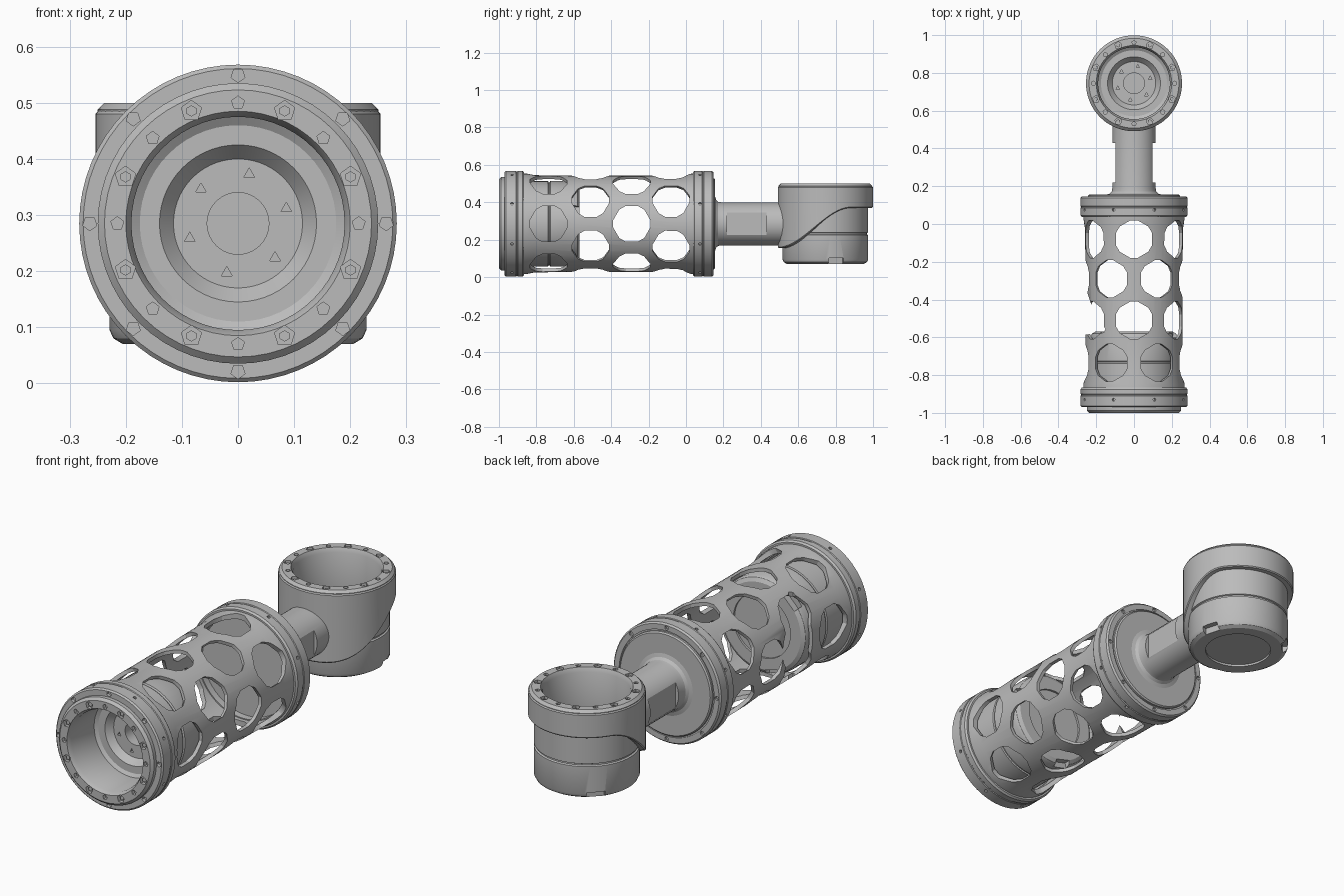
import bpy, bmesh
from math import pi, cos, sin, radians
from mathutils import Matrix, Vector

if "Cube" in bpy.data.objects:
    bpy.data.objects.remove(bpy.data.objects["Cube"], do_unlink=True)

grey = bpy.data.materials.new("machined grey")
grey.use_nodes = True
grey.diffuse_color = (0.5, 0.5, 0.5, 1)
bsdf = next(n for n in grey.node_tree.nodes if n.type == 'BSDF_PRINCIPLED')
bsdf.inputs["Base Color"].default_value = grey.diffuse_color

T, R = Matrix.Translation, Matrix.Rotation
AXIS_Z = 0.285
MAIN = T((0, 0, AXIS_Z)) @ R(-pi / 2, 4, 'X')               # local z runs along +y
FRONT = T((0, -1, AXIS_Z)) @ R(pi / 2, 4, 'X')              # local z faces -y
JOINT_Y = 0.745
JOINT = T((0, JOINT_Y, 0.5))


def make(name, bm):
    bmesh.ops.recalc_face_normals(bm, faces=bm.faces)
    mesh = bpy.data.meshes.new(name)
    bm.to_mesh(mesh)
    bm.free()
    mesh.materials.append(grey)
    obj = bpy.data.objects.new(name, mesh)
    bpy.context.collection.objects.link(obj)
    return obj


def lathe(name, profile, matrix, closed=False, steps=64):
    bm = bmesh.new()
    vs = [bm.verts.new((r, 0, z)) for r, z in profile]
    pairs = list(zip(vs, vs[1:]))
    if closed:
        pairs.append((vs[-1], vs[0]))
    es = [bm.edges.new(p) for p in pairs]
    bmesh.ops.spin(bm, geom=vs + es, cent=(0, 0, 0), axis=(0, 0, 1),
                   angle=2 * pi, steps=steps)
    bmesh.ops.remove_doubles(bm, verts=bm.verts, dist=1e-5)
    bm.transform(matrix)
    return make(name, bm)


def prism(bm, pts, matrix, depth):
    face = bm.faces.new([bm.verts.new(matrix @ Vector((x, y, 0))) for x, y in pts])
    ext = bmesh.ops.extrude_face_region(bm, geom=[face])["geom"]
    shift = matrix.to_3x3() @ Vector((0, 0, depth))
    bmesh.ops.translate(bm, vec=shift, verts=[g for g in ext if isinstance(g, bmesh.types.BMVert)])


def box(bm, matrix, size):
    bmesh.ops.create_cube(bm, size=1, matrix=matrix @ Matrix.Diagonal((*size, 1)))


def ring_of_pits(bm, matrix, radius, z, count, size, offset=0.0, sides=5):
    # screw recesses sunk along the local z axis
    for k in range(count):
        a = 2 * pi * k / count + offset
        bmesh.ops.create_cone(bm, cap_ends=True, segments=sides, radius1=size, radius2=size,
                              depth=0.03, matrix=matrix @ T((radius * cos(a), radius * sin(a), z)))


def ring_of_pins(bm, matrix, radius, z, count, size, offset):
    # small holes drilled radially into a rim
    for k in range(count):
        m = matrix @ R(2 * pi * k / count + offset, 4, 'Z') @ T((radius, 0, z)) @ R(pi / 2, 4, 'Y')
        bmesh.ops.create_cone(bm, cap_ends=True, segments=8, radius1=size, radius2=size,
                              depth=0.03, matrix=m)


def cut(obj, bm):
    cutter = make("cutter", bm)
    cutter.hide_render = True
    mod = obj.modifiers.new("cut", 'BOOLEAN')
    mod.operation, mod.solver, mod.object = 'DIFFERENCE', 'EXACT', cutter
    deps = bpy.context.evaluated_depsgraph_get()
    mesh = bpy.data.meshes.new_from_object(obj.evaluated_get(deps))
    obj.modifiers.clear()
    obj.data = mesh
    bpy.data.objects.remove(cutter, do_unlink=True)


parts = []

# Two identical actuators: one in the front of the tube, one in the joint
ACTUATOR = [(0, -.29), (.055, -.29), (.055, -.23), (.115, -.23), (.14, -.2), (.175, -.2),
            (.19, -.19), (.19, -.02), (.2, 0), (.238, 0), (.25, -.012), (.25, -.05),
            (.228, -.055), (.228, -.262), (.222, -.265), (.222, -.271), (.229, -.275),
            (.229, -.405), (.222, -.42), (.205, -.43), (.15, -.43), (.15, -.42), (0, -.42)]
for name, m in (("front_actuator", FRONT), ("joint_actuator", JOINT)):
    body = lathe(name, ACTUATOR, m, steps=56)
    bm = bmesh.new()
    ring_of_pits(bm, m, .217, -.002, 8, .019, pi / 8)
    ring_of_pits(bm, m, .215, -.002, 8, .012)
    ring_of_pits(bm, m, .09, -.232, 6, .011, .3, 3)
    for a in (15, 135, 255):
        box(bm, m @ R(radians(a), 4, 'Z') @ T((.222, 0, -.415)), (.04, .08, .034))
    cut(body, bm)
    parts.append(body)

    # Screw heads sitting in the recesses
    bm = bmesh.new()
    ring_of_pits(bm, m, .217, -.024, 8, .01, pi / 8, 6)
    parts.append(make(name + "_screws", bm))

# Perforated tube with a staggered pattern of rounded hexagons
tube = lathe("perforated_tube",
             [(.24, -.9), (.268, -.9), (.268, -.85), (.26, -.81), (.257, -.6), (.257, -.2),
              (.26, -.02), (.268, .03), (.268, .06), (.24, .06)], MAIN, closed=True, steps=72)
hexagon = [(.101 * cos(a), .101 * sin(a)) for k in range(6)
           for a in (k * pi / 3 - .2, k * pi / 3 + .2)]
bm = bmesh.new()
for row, y in enumerate((-.735, -.51, -.29, -.08)):
    for k in range(6):
        a = k * pi / 3 + (row % 2) * pi / 6
        prism(bm, hexagon, MAIN @ R(a, 4, 'Z') @ T((.2, 0, y)) @ R(pi / 2, 4, 'Y'), .12)
cut(tube, bm)

# Large side opening
bm = bmesh.new()
prism(bm, [(-.3, -.2), (-.255, -.22), (-.245, -.37), (-.205, -.49), (-.15, -.555),
           (-.16, -.575), (-.3, -.59)], T((0, 0, 0)), .6)
cut(tube, bm)
parts.append(tube)

# Front flange
flange = lathe("front_flange",
               [(.235, -.97), (.276, -.97), (.283, -.963), (.283, -.91), (.28, -.907),
                (.28, -.902), (.283, -.899), (.283, -.875), (.276, -.866), (.235, -.866)],
               MAIN, closed=True)
bm = bmesh.new()
ring_of_pits(bm, MAIN, .264, -.97, 8, .013)
ring_of_pins(bm, MAIN, .283, -.93, 8, .008, pi / 8)
cut(flange, bm)
parts.append(flange)

# Rear flange with its closing plate
flange = lathe("rear_flange",
               [(0, .07), (.235, .07), (.235, .037), (.276, .037), (.283, .046), (.283, .085),
                (.28, .088), (.28, .092), (.283, .095), (.283, .138), (.276, .146),
                (.25, .146), (.25, .141), (.243, .141), (.243, .15), (.237, .156), (0, .156)], MAIN)
bm = bmesh.new()
ring_of_pits(bm, MAIN, .264, .15, 8, .01, sides=8)
ring_of_pins(bm, MAIN, .283, .075, 8, .008, pi / 8)
cut(flange, bm)
parts.append(flange)

# Neck with a filleted root and two side flats
neck = lathe("neck", [(0, .13), (.145, .13), (.145, .156), (.128, .161), (.118, .172),
                      (.115, .19), (.115, .55), (0, .55)], MAIN, steps=48)
bm = bmesh.new()
for side in (-1, 1):
    box(bm, T((side * .148, .325, AXIS_Z)), (.1, .21, .3))
cut(neck, bm)
parts.append(neck)

# Joint collar: a shell whose lower edge sweeps down towards the neck
collar = lathe("joint_collar", [(.222, -.13), (.25, -.13), (.254, -.125), (.254, -.02),
                                (.246, -.01), (.222, -.01)], JOINT, closed=True, steps=72)
for v in collar.data.vertices:
    if v.co.z < .4:
        r = Vector((v.co.x, v.co.y - JOINT_Y)).length
        t = (v.co.y - JOINT_Y) / r / 2 + .5
        s = min(1, 1.3 * t)
        v.co.z -= .215 * (1 - s * s * (3 - 2 * s))
parts.append(collar)

bpy.ops.object.select_all(action='DESELECT')
for obj in parts:
    obj.select_set(True)
    bpy.context.view_layer.objects.active = obj
bpy.ops.object.shade_smooth_by_angle(angle=radians(30))
